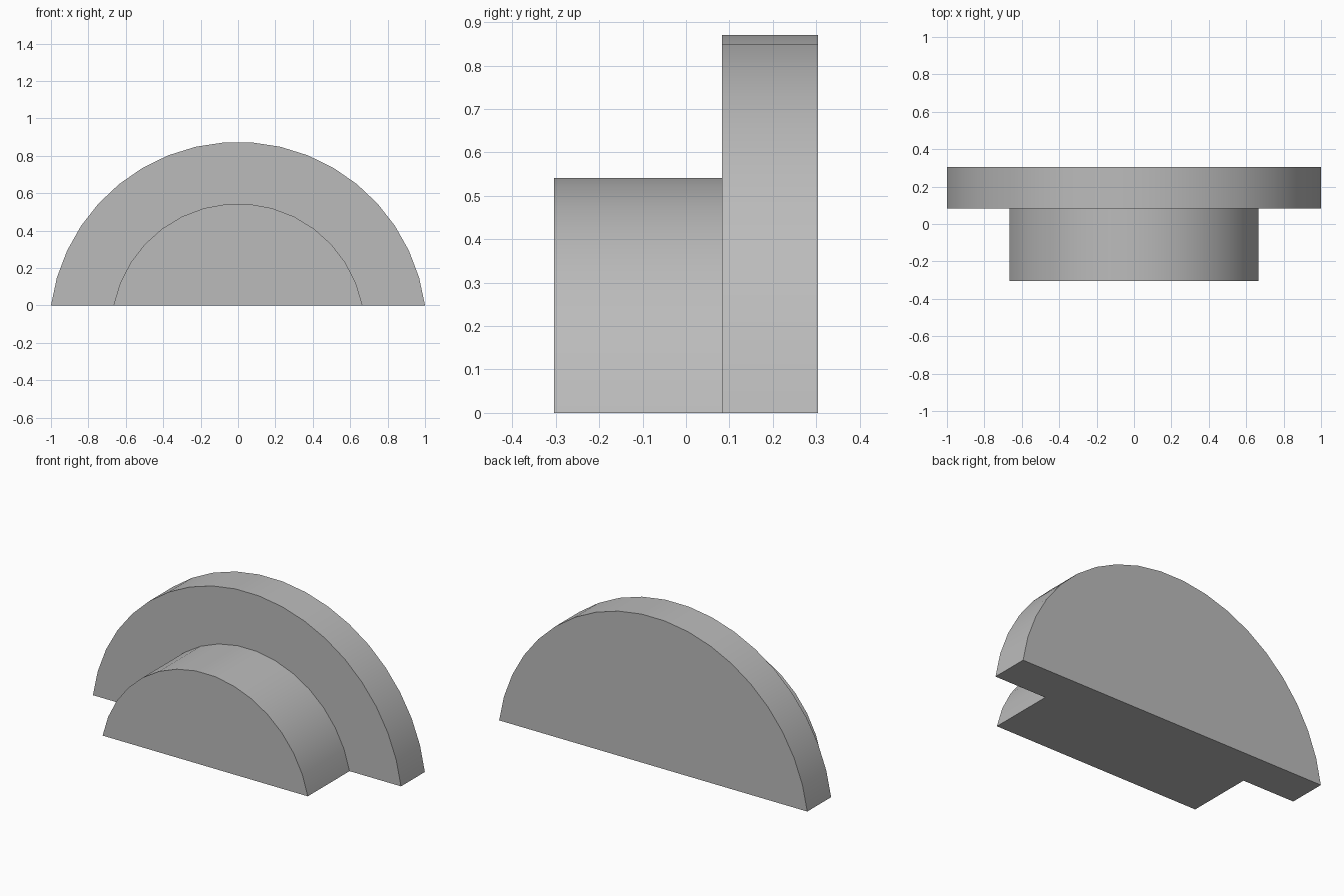
import bpy, bmesh
from math import sin, cos, atan2, hypot, radians

cube = bpy.data.objects.get("Cube")
if cube:
    bpy.data.objects.remove(cube)

grey = bpy.data.materials.new("plain_grey")
grey.use_nodes = True
colour = (0.5, 0.5, 0.5, 1)
grey.diffuse_color = colour
grey.node_tree.nodes["Principled BSDF"].inputs["Base Color"].default_value = colour

CENTRE_Z = -0.1355  # shared arc centre, below the flat base


def arc_slab(name, half_width, segments, front, back):
    """Circle segment standing on z = 0, extruded from front to back."""
    radius = hypot(half_width, CENTRE_Z)
    half_angle = atan2(half_width, -CENTRE_Z)
    angles = [half_angle * (2 * i / segments - 1) for i in range(segments + 1)]
    bm = bmesh.new()
    verts = [bm.verts.new((radius * sin(a), front, max(0, CENTRE_Z + radius * cos(a))))
             for a in angles]
    face = bm.faces.new(verts)
    grown = bmesh.ops.extrude_face_region(bm, geom=[face], use_keep_orig=True)
    moved = [v for v in grown["geom"] if isinstance(v, bmesh.types.BMVert)]
    bmesh.ops.translate(bm, verts=moved, vec=(0, back - front, 0))
    bmesh.ops.recalc_face_normals(bm, faces=bm.faces)
    mesh = bpy.data.meshes.new(name)
    bm.to_mesh(mesh)
    bm.free()
    mesh.materials.append(grey)
    obj = bpy.data.objects.new(name, mesh)
    bpy.context.collection.objects.link(obj)
    # Smooth curved rim, sharp caps and base
    bpy.ops.object.select_all(action="DESELECT")
    obj.select_set(True)
    bpy.context.view_layer.objects.active = obj
    bpy.ops.object.shade_smooth_by_angle(angle=radians(30))


# Tall arched plate behind, smaller arched block in front
arc_slab("back_plate", 1.0, 19, 0.083, 0.304)
arc_slab("front_block", 0.666, 15, -0.304, 0.083)
